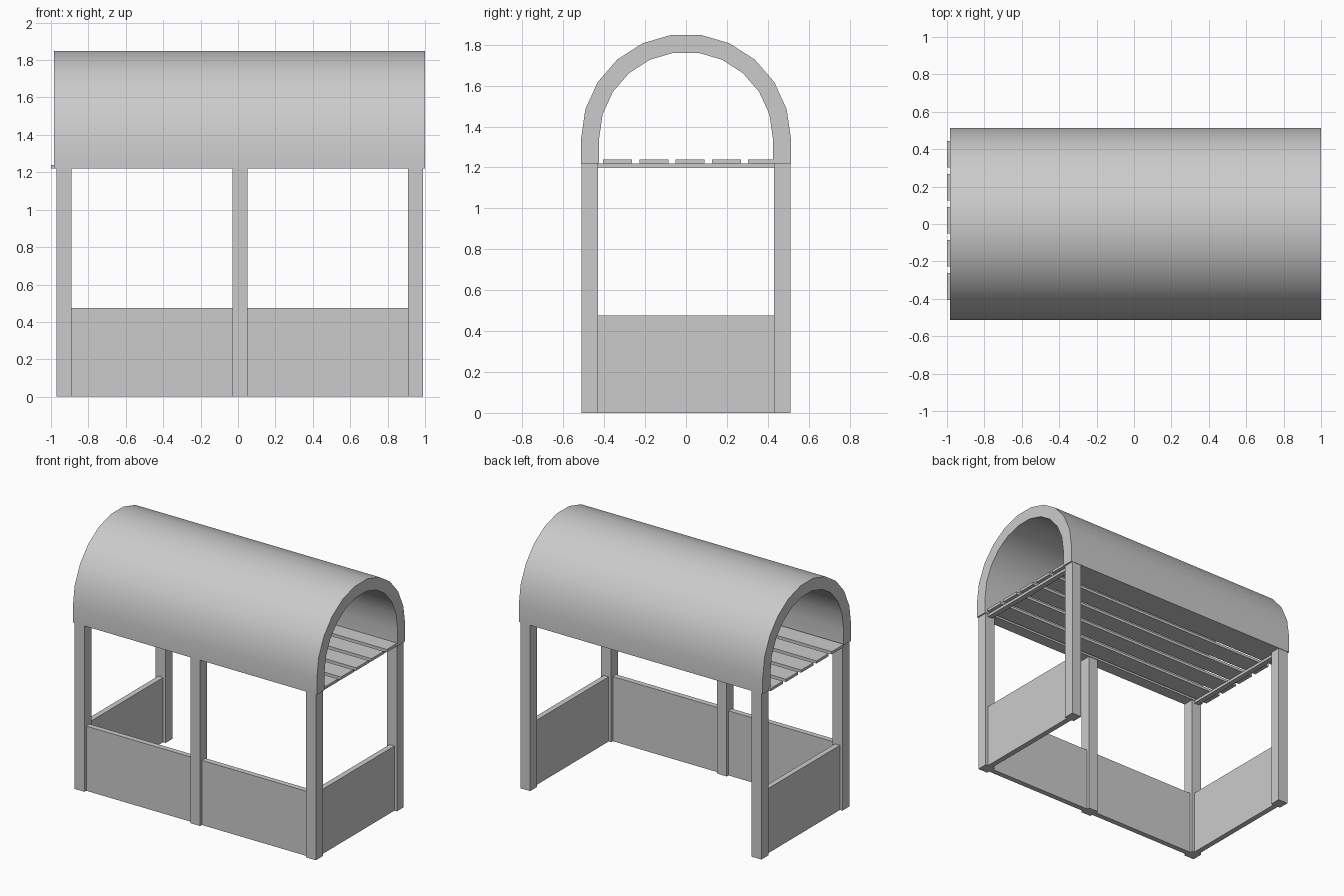
import bpy
import bmesh
from math import sin, cos, pi, radians

cube = bpy.data.objects.get("Cube")
if cube:
    bpy.data.objects.remove(cube, do_unlink=True)

grey = bpy.data.materials.new("plain grey")
grey.use_nodes = True
colour = (0.6, 0.6, 0.6, 1)
grey.diffuse_color = colour
grey.node_tree.nodes["Principled BSDF"].inputs["Base Color"].default_value = colour


def add_object(name, bm):
    bmesh.ops.recalc_face_normals(bm, faces=bm.faces)
    mesh = bpy.data.meshes.new(name)
    bm.to_mesh(mesh)
    bm.free()
    mesh.materials.append(grey)
    obj = bpy.data.objects.new(name, mesh)
    bpy.context.collection.objects.link(obj)
    return obj


def box(name, x, y, z):
    """Box from three (low, high) ranges."""
    bm = bmesh.new()
    bmesh.ops.create_cube(bm, size=1)
    for v in bm.verts:
        v.co = [sum(r) / 2 + c * (r[1] - r[0]) for r, c in zip((x, y, z), v.co)]
    return add_object(name, bm)


# Main measures
EAVE = 1.22
POST = 0.08
LEFT, MIDDLE, RIGHT = 0.95, 0.01, -0.93
DEPTH = 0.47
PANEL_TOP = 0.475


def around(centre, width):
    return (centre - width / 2, centre + width / 2)


# Posts: three along the front, two at the open back
for name, x, y in (("front_left_post", LEFT, -DEPTH), ("front_middle_post", MIDDLE, -DEPTH),
                   ("front_right_post", RIGHT, -DEPTH), ("back_left_post", LEFT, DEPTH),
                   ("back_right_post", RIGHT, DEPTH)):
    box(name, around(x, POST), around(y, POST), (0, EAVE))

# Low panels between the posts, with a tie beam above each end panel
half = POST / 2
for name, a, b in (("front_right_panel", RIGHT, MIDDLE), ("front_left_panel", MIDDLE, LEFT)):
    box(name, (a + half, b - half), around(-DEPTH, half), (0, PANEL_TOP))
for side, x in (("left", LEFT), ("right", RIGHT)):
    span = (-DEPTH + half, DEPTH - half)
    box(side + "_end_panel", around(x, half), span, (0, PANEL_TOP))
    box(side + "_tie_beam", around(x, half), span, (1.2, EAVE))

# Ceiling slats running lengthwise
for i in range(5):
    start = -0.405 + i * 0.177
    box(f"ceiling_slat_{i + 1}", (-1, 0.997), (start, start + 0.142), (EAVE, 1.24))


# Barrel roof: thick half-round arch on short straight sides
def arch(radius, steps=11, spring=1.34):
    curve = [(radius * cos(pi * i / steps), spring + radius * sin(pi * i / steps))
             for i in range(steps + 1)]
    return [(radius, EAVE)] + curve + [(-radius, EAVE)]


bm = bmesh.new()
ends = [[[bm.verts.new((x, y, z)) for y, z in arch(r)] for r in (0.513, 0.425)]
        for x in (-0.983, 1.0)]
(o0, i0), (o1, i1) = ends
for k in range(len(o0) - 1):
    for p, q in ((o0, o1), (o1, i1), (i1, i0), (i0, o0)):
        bm.faces.new((p[k], p[k + 1], q[k + 1], q[k]))
for k in (0, -1):
    bm.faces.new((o0[k], o1[k], i1[k], i0[k]))
roof = add_object("barrel_roof", bm)
bpy.ops.object.select_all(action='DESELECT')
roof.select_set(True)
bpy.context.view_layer.objects.active = roof
bpy.ops.object.shade_smooth_by_angle(angle=radians(30))
